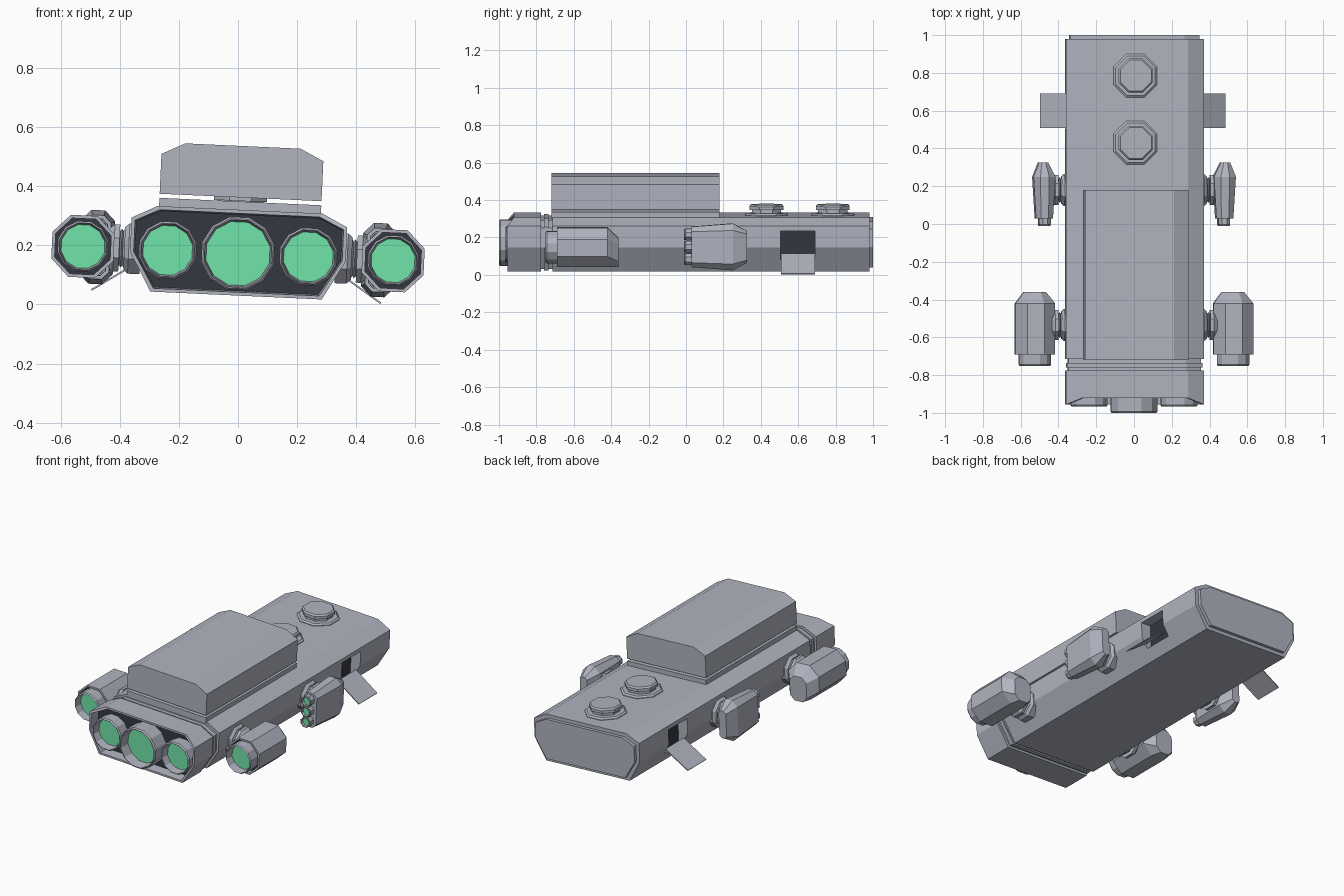
import bpy, bmesh, math
from mathutils import Matrix, Vector

if "Cube" in bpy.data.objects:
    bpy.data.objects.remove(bpy.data.objects["Cube"])

# The whole craft is rolled slightly about its long axis
ROLL = Matrix.Translation((0, 0, 0.172)) @ Matrix.Rotation(0.046, 4, 'Y')


def material(name, rgb):
    m = bpy.data.materials.new(name)
    m.diffuse_color = (*rgb, 1)
    m.use_nodes = True
    m.node_tree.nodes["Principled BSDF"].inputs["Base Color"].default_value = m.diffuse_color
    return m


MATS = [material("hull grey", (0.44, 0.46, 0.53)),
        material("dark recess", (0.034, 0.04, 0.051)),
        material("engine green", (0.165, 0.78, 0.40))]
GREY, DARK, GREEN = 0, 1, 2


def loft(name, rings, mat=GREY, last=None, side=1):
    """Skin a stack of rings; the last end cap may have its own colour."""
    bm = bmesh.new()
    loops = [[bm.verts.new((p[0] * side, p[1], p[2])) for p in r] for r in rings]
    for a, b in zip(loops, loops[1:]):
        n = len(a)
        for i in range(n):
            bm.faces.new((a[i], a[(i + 1) % n], b[(i + 1) % n], b[i])).material_index = mat
    bm.faces.new(loops[0]).material_index = mat
    bm.faces.new(loops[-1]).material_index = mat if last is None else last
    bmesh.ops.recalc_face_normals(bm, faces=bm.faces)
    me = bpy.data.meshes.new(name)
    bm.to_mesh(me)
    bm.free()
    for m in MATS:
        me.materials.append(m)
    ob = bpy.data.objects.new(name, me)
    ob.matrix_world = ROLL
    bpy.context.collection.objects.link(ob)
    return ob


def lathe_rings(c, axis, profile, n):
    """Rings of n sides (flat side outwards) along an axis, profile = (offset, radius)."""
    out = []
    for d, r in profile:
        r /= math.cos(math.pi / n)
        ring = []
        for i in range(n):
            t = math.tau * (i + 0.5) / n
            u, v = r * math.cos(t), r * math.sin(t)
            o = {'X': (d, u, v), 'Y': (u, d, v), 'Z': (u, v, d)}[axis]
            ring.append(Vector(c) + Vector(o))
        out.append(ring)
    return out


def chamfered(y, cx, cz, hx, hz, b):
    """Rectangle with cut corners across the length of the craft."""
    q = [(hx, hz - b), (hx - b, hz), (b - hx, hz), (-hx, hz - b),
         (-hx, b - hz), (b - hx, -hz), (hx - b, -hz), (hx, b - hz)]
    return [(cx + x, y, cz + z) for x, z in q]


def hull_ring(y, inset=0.0, rake=0.0):
    """Hull outline; rake sets the upper edge further back."""
    half = [(0.28, 0.148), (0.365, 0.105), (0.365, -0.01), (0.29, -0.142)]
    pts = half + [(-x, z) for x, z in reversed(half)]
    return [(x * (1 - inset / 0.365), y + rake * max(0, z - 0.105), z * (1 - inset / 0.148))
            for x, z in pts]


def nozzle(name, x, z, y0, y1, r, r_in, depth, n, side=1):
    prof = [(y0, r), (y1 + 0.008, r), (y1, r - 0.006), (y1, r_in + 0.006), (y1 + depth, r_in)]
    loft(name, lathe_rings((x, 0, z), 'Y', prof, n), last=GREEN, side=side)


# Main hull, rear plate and ribbed neck
hull = loft("hull", [hull_ring(-0.715), hull_ring(0.98)])
loft("rear_plate", [hull_ring(0.975, 0.022), hull_ring(1.0, 0.022)])
loft("hull_neck", [hull_ring(-0.78, 0.014), hull_ring(-0.71, 0.014)])
loft("neck_rib", [hull_ring(-0.76, 0.006), hull_ring(-0.735, 0.006)])

# Engine block, open at the front with a deep dark panel, and three main engines
loft("engine_block", [hull_ring(-0.775), hull_ring(-0.92), hull_ring(-0.955, 0, 0.8),
                      hull_ring(-0.955, 0.012, 0.8), hull_ring(-0.89, 0.016)], last=DARK)
nozzle("centre_engine", 0, 0, -0.88, -1.0, 0.123, 0.107, 0.065, 12)
for s in (-1, 1):
    nozzle("side_engine", 0.238, 0, -0.88, -0.967, 0.097, 0.083, 0.05, 12, s)

# Cargo box floating just above its base plate
loft("cargo_base", [[(x, y, z) for x, z in ((-0.274, 0.14), (0.274, 0.14), (0.274, 0.176), (-0.274, 0.176))]
                    for y in (-0.72, 0.18)])
box_half = [(0.274, 0.19), (0.274, 0.325), (0.195, 0.364)]
box = box_half + [(-x, z) for x, z in reversed(box_half)]
loft("cargo_box", [[(x, y, z) for x, z in box] for y in (-0.72, 0.18)])

# Roof hatches
for y in (0.43, 0.785):
    prof = [(0.14, 0.115), (0.152, 0.115), (0.16, 0.105), (0.16, 0.078), (0.178, 0.078),
            (0.178, 0.09), (0.196, 0.09), (0.205, 0.082)]
    loft("roof_hatch", lathe_rings((0, y, 0), 'Z', prof, 8))

for s in (-1, 1):
    # Large engine pods with a dark front recess around the nozzle
    loft("engine_pod", [chamfered(-0.36, 0.525, -0.028, 0.058, 0.076, 0.03),
                        chamfered(-0.42, 0.525, 0, 0.105, 0.105, 0.06),
                        chamfered(-0.69, 0.525, 0, 0.105, 0.105, 0.06),
                        chamfered(-0.69, 0.525, 0, 0.094, 0.094, 0.054),
                        chamfered(-0.66, 0.525, 0, 0.094, 0.094, 0.054)], last=DARK, side=s)
    nozzle("pod_engine", 0.525, 0, -0.655, -0.752, 0.085, 0.073, 0.05, 12, s)

    # Small thruster pods with three nozzles each
    loft("thruster_pod", [chamfered(0.03, 0.478, 0, 0.045, 0.108, 0.025),
                          chamfered(0.25, 0.478, 0, 0.058, 0.125, 0.035),
                          chamfered(0.325, 0.482, 0, 0.025, 0.085, 0.015)], side=s)
    for z in (-0.066, 0, 0.066):
        nozzle("thruster", 0.475, z, 0.04, -0.01, 0.031, 0.024, 0.015, 8, s)

    # Pod mounts: hull flange, ribbed joint, pod flange
    for y in (-0.535, 0.18):
        c = (0, y, 0)
        loft("mount_flange", lathe_rings(c, 'X', [(0.33, 0.085), (0.37, 0.085), (0.385, 0.072)], 8), side=s)
        ribs = [(0.38 + 0.005 * i, 0.066 if i % 2 else 0.058) for i in range(7)]
        loft("mount_joint", lathe_rings(c, 'X', ribs, 8), side=s)
        loft("pod_flange", lathe_rings(c, 'X', [(0.402, 0.08), (0.42, 0.08), (0.46, 0.045)], 8), side=s)

    # Doorway cut into the hull with a dark inner wall
    cutter = loft("doorway_cutter", [[(x, y, z) for y, z in ((0.505, -0.075), (0.69, -0.075),
                                                             (0.69, 0.08), (0.505, 0.08))]
                                     for x in (0.45, 0.30)], last=DARK, side=s)
    cutter.hide_render = True
    cutter.hide_viewport = True
    cut = hull.modifiers.new("doorway", 'BOOLEAN')
    cut.operation = 'DIFFERENCE'
    cut.solver = 'EXACT'
    cut.object = cutter

    # Boarding ramp
    ramp = [(0.335, -0.048), (0.488, -0.148), (0.491, -0.143), (0.338, -0.043)]
    loft("ramp", [[(x, y, z) for x, z in ramp] for y in (0.508, 0.69)], side=s)
